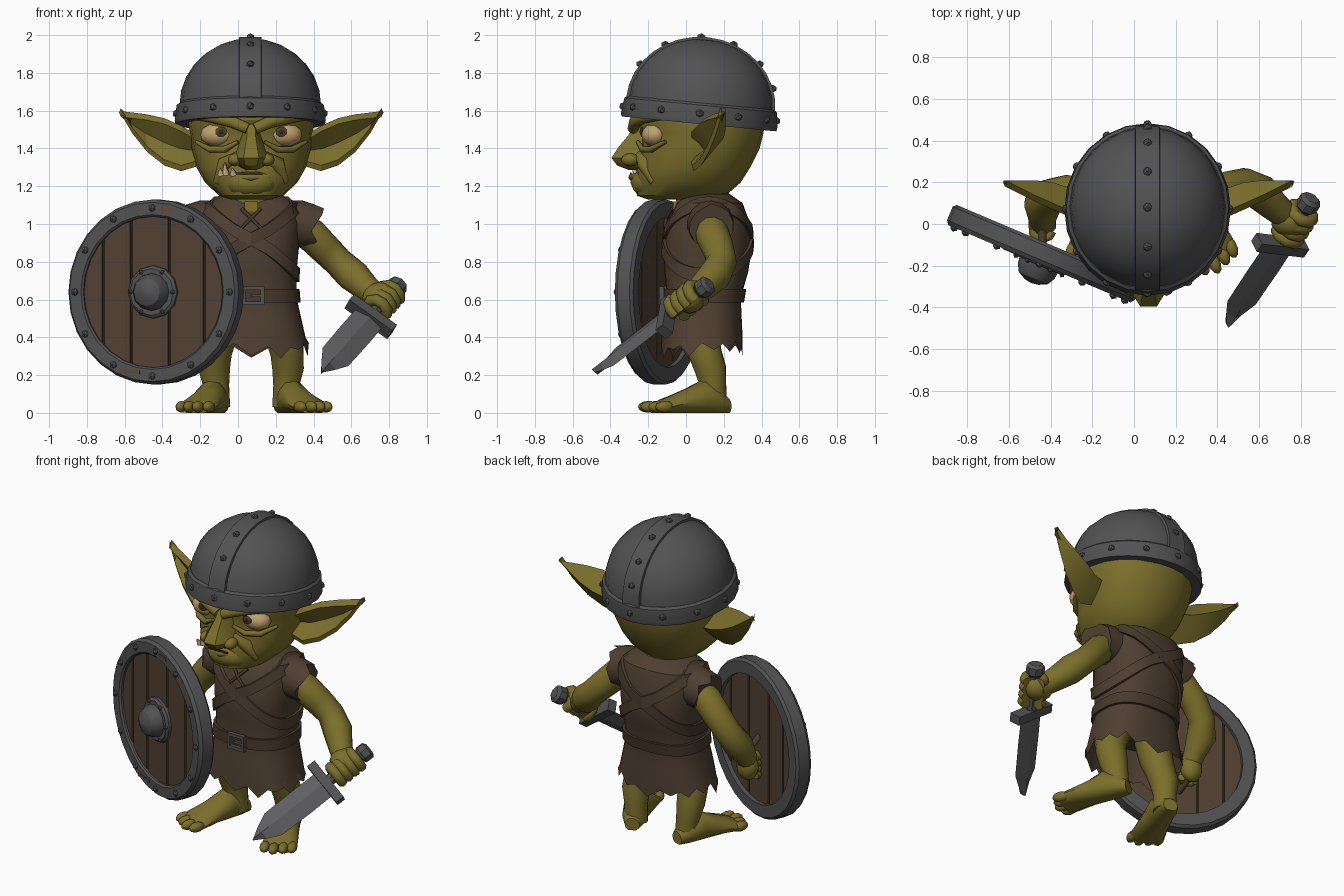
import bpy, bmesh, math, random
from mathutils import Vector, Matrix

random.seed(4)
if "Cube" in bpy.data.objects:
    bpy.data.objects.remove(bpy.data.objects["Cube"])
CX = 0.07  # body centre line


def material(name, r, g, b):
    m = bpy.data.materials.new(name)
    m.use_nodes = True
    m.diffuse_color = (r, g, b, 1)
    m.node_tree.nodes["Principled BSDF"].inputs["Base Color"].default_value = (r, g, b, 1)
    return m


skin = material("olive skin", .2, .16, .024)
leather = material("brown leather", .077, .049, .03)
strap_leather = material("dark strap leather", .064, .04, .024)
iron = material("dark iron", .085, .085, .088)
steel = material("blade steel", .115, .115, .12)
wood = material("shield wood", .086, .054, .032)
dark = material("dark gap", .035, .023, .014)
eye_colour = material("yellow eye", .52, .36, .15)
tooth_colour = material("ivory tooth", .6, .42, .25)
rust = material("brown rust", .13, .065, .03)


def finish(name, bm, mat, matrix=None, angle=32):
    bmesh.ops.recalc_face_normals(bm, faces=bm.faces)
    if matrix:
        bm.transform(matrix)
    me = bpy.data.meshes.new(name)
    bm.to_mesh(me)
    bm.free()
    me.materials.append(mat)
    ob = bpy.data.objects.new(name, me)
    bpy.context.collection.objects.link(ob)
    bpy.ops.object.select_all(action='DESELECT')
    ob.select_set(True)
    bpy.context.view_layer.objects.active = ob
    bpy.ops.object.shade_smooth_by_angle(angle=math.radians(angle))
    return ob


def skin_rings(bm, rings, loop=False):
    """Bridge equal point rings; cap the ends or close into a loop."""
    vs = [[bm.verts.new(p) for p in r] for r in rings]
    n = len(vs[0])
    for a, b in list(zip(vs, vs[1:])) + ([(vs[-1], vs[0])] if loop else []):
        for i in range(n):
            bm.faces.new((a[i], a[(i + 1) % n], b[(i + 1) % n], b[i]))
    if not loop:
        bm.faces.new(vs[0])
        bm.faces.new(vs[-1])


def loft(name, rings, mat, matrix=None, loop=False, angle=32):
    bm = bmesh.new()
    skin_rings(bm, rings, loop)
    return finish(name, bm, mat, matrix, angle)


def angles(n):
    return [math.tau * i / n for i in range(n)]


def tube(name, pts, radii, mat, n=8, matrix=None, jag=0):
    pts = [Vector(p) for p in pts]
    ref = Vector((.3, .9, .2))
    rings = []
    for i, p in enumerate(pts):
        d = (pts[min(i + 1, len(pts) - 1)] - pts[max(i - 1, 0)]).normalized()
        ref = (ref - d * ref.dot(d)).normalized()
        side = d.cross(ref)
        rings.append([p + radii[i] * (ref * math.cos(a) + side * math.sin(a)) for a in angles(n)])
    if jag:  # torn last ring
        rings[-1] = [p + d * random.uniform(-jag, jag) for p in rings[-1]]
    return loft(name, rings, mat, matrix, angle=62)


def blobs(name, places, size, mat, matrix=None, detail=2, angle=32):
    bm = bmesh.new()
    for p in places:
        m = Matrix.Translation(p) @ Matrix.Diagonal((*size, 1))
        bmesh.ops.create_icosphere(bm, subdivisions=detail, radius=1, matrix=m)
    return finish(name, bm, mat, matrix, angle)


def box(name, centre, size, mat, matrix=None):
    bm = bmesh.new()
    bmesh.ops.create_cube(bm, size=1, matrix=Matrix.Translation(centre) @ Matrix.Diagonal((*size, 1)))
    return finish(name, bm, mat, matrix)


def oval(z, hx, front, back, n, power=1.0):
    bend = lambda v: math.copysign(abs(v) ** power, v)
    return [Vector((CX + hx * bend(math.cos(a)), (front + back) / 2 + (back - front) / 2 * bend(math.sin(a)), z))
            for a in angles(n)]


def revolve(name, profile, n, mat, matrix, loop=True):
    return loft(name, [[(r * math.cos(a), r * math.sin(a), z) for a in angles(n)] for r, z in profile],
                mat, matrix, loop)


# Head
loft("head", [oval(*s, 20, .9) for s in (
    (1.13, .11, -.2, .15), (1.15, .17, -.26, .21), (1.22, .245, -.27, .29), (1.3, .29, -.26, .34),
    (1.4, .315, -.24, .39), (1.48, .325, -.235, .41), (1.55, .335, -.27, .42), (1.64, .32, -.26, .4))], skin)
blobs("muzzle", [(CX, -.18, 1.22)], (.15, .115, .09), skin, angle=50)
tube("neck", [(CX, .1, 1.05), (CX, .08, 1.2)], [.15, .14], skin, 12)
loft("nose", [[(CX + x, y, z) for x, y in ((-w, -.2), (-w, f + .08), (-w * .45, f), (w * .45, f), (w, f + .08), (w, -.2))]
              for z, w, f in ((1.53, .045, -.27), (1.47, .05, -.305), (1.41, .07, -.355),
                              (1.35, .09, -.395), (1.31, .07, -.365), (1.285, .035, -.3))], skin)
box("mouth_line", (CX - .01, -.293, 1.268), (.14, .008, .01), dark)
tube("lower_lip", [(CX - .13, -.22, 1.25), (CX, -.285, 1.248), (CX + .13, -.22, 1.25)], [.012, .02, .012], skin)
for x, top in ((-.14, 1.325), (-.1, 1.295), (-.165, 1.295)):
    tube("tusk", [(CX + x + .005, -.262, 1.262), (CX + x, -.283, top)], [.02, .004], tooth_colour, 6)
for s, side in ((1, "left"), (-1, "right")):
    at = lambda x, y, z: (CX + s * x, y, z)
    blobs(side + "_eye", [at(.178, -.165, 1.472)], (.095, .072, .064), eye_colour, angle=50)
    blobs(side + "_pupil", [at(.16, -.234, 1.487)], (.032, .008, .028), leather)
    blobs(side + "_pupil_core", [at(.158, -.24, 1.488)], (.013, .006, .013), dark)
    tube(side + "_brow", [at(.02, -.28, 1.505), at(.1, -.27, 1.54), at(.2, -.225, 1.565), at(.29, -.13, 1.575)],
         [.03, .033, .033, .025], skin)
    tube(side + "_eye_bag", [at(.07, -.255, 1.435), at(.14, -.23, 1.395), at(.22, -.185, 1.395), at(.29, -.11, 1.435)],
         [.01, .018, .018, .01], skin, 8)
    tube(side + "_cheek_fold", [at(.06, -.25, 1.37), at(.14, -.22, 1.32), at(.18, -.17, 1.22)],
         [.02, .04, .02], skin, 10)
    blobs(side + "_nostril", [at(.085, -.295, 1.34)], (.04, .05, .035), skin, angle=50)
    # cupped pointed ear: top edge, back, bottom edge, recessed front
    loft(side + "_ear", [[at(x, y + .01, top), at(x, y + t, (top + low) / 2 + .02), at(x, y - .01, low),
                          at(x, y - .02, low + .03), at(x + .01, y + t * .45, (top + low) / 2), at(x, y - .02, top - .03)]
                         for x, y, top, low, t in ((.27, .05, 1.46, 1.31, .1), (.37, .05, 1.52, 1.28, .12),
                                                   (.46, .09, 1.56, 1.31, .11), (.55, .13, 1.58, 1.38, .08),
                                                   (.63, .17, 1.59, 1.48, .04), (.69, .2, 1.598, 1.583, .008))],
         skin, angle=20)

# Helmet, tilted back
helm = (Matrix.Translation((CX - .005, .068, 1.53)) @ Matrix.Rotation(math.radians(-5.5), 4, 'X')
        @ Matrix.Diagonal((1, 1.04, 1, 1)))
arc = [math.pi / 2 * i / 7 for i in range(8)]
revolve("helmet_dome", [(.37 * math.cos(a) + .005, .1 + .352 * math.sin(a)) for a in arc], 20, iron, helm, False)
revolve("helmet_rim", [(.34, 0), (.396, 0), (.4, .02), (.39, .1), (.375, .112), (.34, .1)], 24, iron, helm)
over = [math.pi * i / 16 for i in range(17)]
loft("helmet_band", [[(x, r * math.cos(a), .1 + (r - .02) * math.sin(a)) for x, r in
                      ((-.062, .35), (-.058, .381), (.058, .381), (.062, .35))] for a in over], iron, helm)
blobs("band_rivets", [(0, .38 * math.cos(a), .1 + .36 * math.sin(a)) for a in (.35, .75, 1.2, 1.65, 2.15, 2.6)],
      (.023, .023, .02), iron, helm, 1)
blobs("rim_rivets", [(.39 * math.sin(a), -.39 * math.cos(a), .055) for a in angles(12)], (.023, .023, .023), iron, helm, 1)

# Tunic with torn hem
body = ((1.16, .15, 0, .23), (1.11, .25, -.05, .3), (1.0, .265, -.1, .34), (.85, .25, -.12, .345),
        (.75, .24, -.115, .33), (.61, .24, -.1, .29), (.5, .265, -.12, .295), (.39, .29, -.13, .3))
SIDES = 28
hem = [p - Vector((0, 0, random.uniform(.03, .09) if i % 2 else random.uniform(-.01, .03)))
       for i, p in enumerate(oval(.37, .305, -.135, .3, SIDES, .8))]
loft("tunic", [oval(*s, SIDES, .8) for s in body] + [hem, oval(.42, .275, -.115, .285, SIDES, .8),
     oval(.52, .23, -.09, .27, SIDES, .8)], leather)


def wrap(name, mid, swing, width, mat):
    """Strap hugging the tunic, higher on one side by swing."""
    def around(z, i, out):
        for a, b in zip(body, body[1:]):
            if a[0] >= z >= b[0]:
                k = (a[0] - z) / (a[0] - b[0])
                hx, f, k2 = (a[j] + (b[j] - a[j]) * k for j in (1, 2, 3))
                return oval(z, hx + out, f - out, k2 + out, SIDES, .8)[i]
    rings = []
    for i, a in enumerate(angles(SIDES)):
        z = mid + swing * math.cos(a)
        rings.append([around(z + dz, i, out) for dz, out in
                      ((-width, -.01), (-width, .016), (width, .016), (width, -.01))])
    return loft(name, rings, mat, loop=True)


wrap("belt", .62, 0, .035, strap_leather)
wrap("left_shoulder_strap", .92, .19, .036, strap_leather)
wrap("right_shoulder_strap", .92, -.19, .036, leather)
for x in (-.05, .05):
    box("buckle_side", (CX + .01 + x, -.13, .62), (.02, .025, .1), iron)
for z in (-.04, .04):
    box("buckle_bar", (CX + .01, -.13, .62 + z), (.12, .025, .02), iron)
box("buckle_prong", (CX + .03, -.135, .62), (.06, .02, .015), rust)
box("collar_opening", (CX, -.055, 1.09), (.07, .03, .06), skin)
for s in (1, -1):
    tube("collar_lace", [(CX - s * .05, -.075, 1.08), (CX, -.105, 1.03), (CX + s * .05, -.115, .98)],
         [.01, .01, .008], strap_leather, 6)

# Sleeves, legs and feet
for s, side, toe_out in ((1, "left", 24), (-1, "right", 19)):
    at = lambda x, y, z: (CX + s * x, y, z)
    tube(side + "_sleeve", [at(.16, .13, 1.0), at(.26, .13, 1.0), at(.33, .135, .985)], [.125, .125, .118],
         leather, 14, jag=.035)
    tube(side + "_leg", [at(.13, .08, .53), at(.175, .08, .4), at(.19, .1, .32), at(.195, .13, .23), at(.185, .145, .14),
                         at(.18, .15, .03)], [.1, .1, .09, .085, .07, .07], skin, 12)
    turn = Matrix.Translation(at(.17, .2, 0)) @ Matrix.Rotation(s * math.radians(toe_out), 4, 'Z')
    loft(side + "_foot", [[(w * math.cos(a), -d, max(0, h * (.5 + .6 * math.sin(a)))) for a in angles(12)]
                          for d, w, h in ((-.025, .045, .07), (.04, .072, .12), (.12, .08, .16), (.22, .09, .115),
                                          (.34, .105, .07), (.39, .1, .045))], skin, turn, angle=50)
    blobs(side + "_toes", [(x * s, -.415 + abs(x + .03) * .35, .032) for x in (-.08, -.025, .03, .08)],
          (.03, .055, .031), skin, turn, angle=50)

# Arms
tube("left_arm", [(.3, .13, 1.0), (.39, .14, .94), (.46, .17, .87), (.53, .19, .8), (.61, .15, .725), (.68, .08, .66),
                  (.73, .04, .62)], [.08, .09, .085, .08, .088, .072, .065], skin, 12)
tube("right_arm", [(-.16, .13, 1.0), (-.25, .14, .94), (-.33, .15, .86), (-.4, .14, .77), (-.44, .09, .68),
                   (-.44, .03, .6), (-.44, .0, .55)], [.08, .09, .085, .08, .09, .068, .06], skin, 12)
blobs("left_palm", [(.755, .02, .61)], (.1, .085, .085), skin, angle=45)
blobs("right_palm", [(-.44, .0, .51)], (.07, .06, .09), skin, angle=45)

# Sword: local z runs from pommel to tip
down = Vector((-.41, -.61, -.47)).normalized()
across = Vector((.22, -.02, -.15))
across = (across - down * across.dot(down)).normalized()
flat = down.cross(across)
sword = Matrix.Translation((.855, .125, .685)) @ Matrix((across, flat, down)).transposed().to_4x4()
revolve("sword_grip", [(.035, 0), (.055, .015), (.055, .06), (.035, .08), (.035, .32)], 8, iron, sword, False)
box("sword_guard", (0, 0, .325), (.28, .075, .055), iron, sword)
loft("sword_blade", [[(w, 0, z), (0, .022, z), (-w, 0, z), (0, -.022, z)] for z, w in
                     ((.33, .085), (.5, .087), (.72, .084), (.8, .045), (.87, .003))], steel, sword, angle=10)
for i in range(4):
    sweep = [math.radians(40 * k) for k in range(8)]
    tube("left_finger", [(.058 * math.cos(a), .058 * math.sin(a), .105 + .048 * i) for a in sweep], [.031] * 8, skin, 8, sword)
    tube("right_finger", [(-.44 + .045 * math.cos(a), -.035 - .035 * math.sin(a), .45 + .038 * i) for a in sweep[:6]],
         [.023] * 6, skin, 8)

# Round shield: local -y is its face
shield = Matrix.Translation((-.435, -.145, .64)) @ Matrix.Rotation(math.radians(-23), 4, 'Z')
face = shield @ Matrix.Rotation(math.pi / 2, 4, 'X')
revolve("shield_rim", [(.4, -.055), (.475, -.055), (.49, -.04), (.49, .03), (.475, .05), (.41, .05), (.4, .04)],
        28, iron, face)
revolve("shield_gap_disc", [(.42, -.015), (.42, .015)], 28, dark, face, False)
cuts = (-.41, -.29, -.13, .09, .29, .41)
for a, b in zip(cuts, cuts[1:]):
    xs = [a + .007 + (b - a - .014) * k / 5 for k in range(6)]
    top = [(x, math.sqrt(.415 ** 2 - x * x)) for x in xs]
    edge = top + [(x, -z) for x, z in reversed(top)]
    loft("shield_plank", [[(x, y, z) for x, z in edge] for y in (-.028, .028)], wood, shield)
revolve("shield_boss", [(.14, .02), (.14, .045), (.125, .058), (.1, .058), (.095, .09), (.075, .125), (.035, .145), (.004, .15)],
        12, iron, face, False)
blobs("boss_rivets", [(.12 * math.cos(a), .12 * math.sin(a), .056) for a in angles(6)], (.014, .014, .014), iron, face, 1)
blobs("shield_rivets", [(.445 * math.cos(a), .445 * math.sin(a), .05) for a in angles(12)], (.022, .022, .02), iron, face, 1)
for x, z, length in ((-.13, -.425, .12), (.08, .435, .07)):
    box("rim_rust_patch", (x, -.05, z), (length, .008, .02), rust, shield)
tube("shield_grip", [(-.44, -.12, .66), (-.44, -.04, .62), (-.44, -.035, .45), (-.44, -.12, .4)], [.02] * 4, strap_leather, 6)
